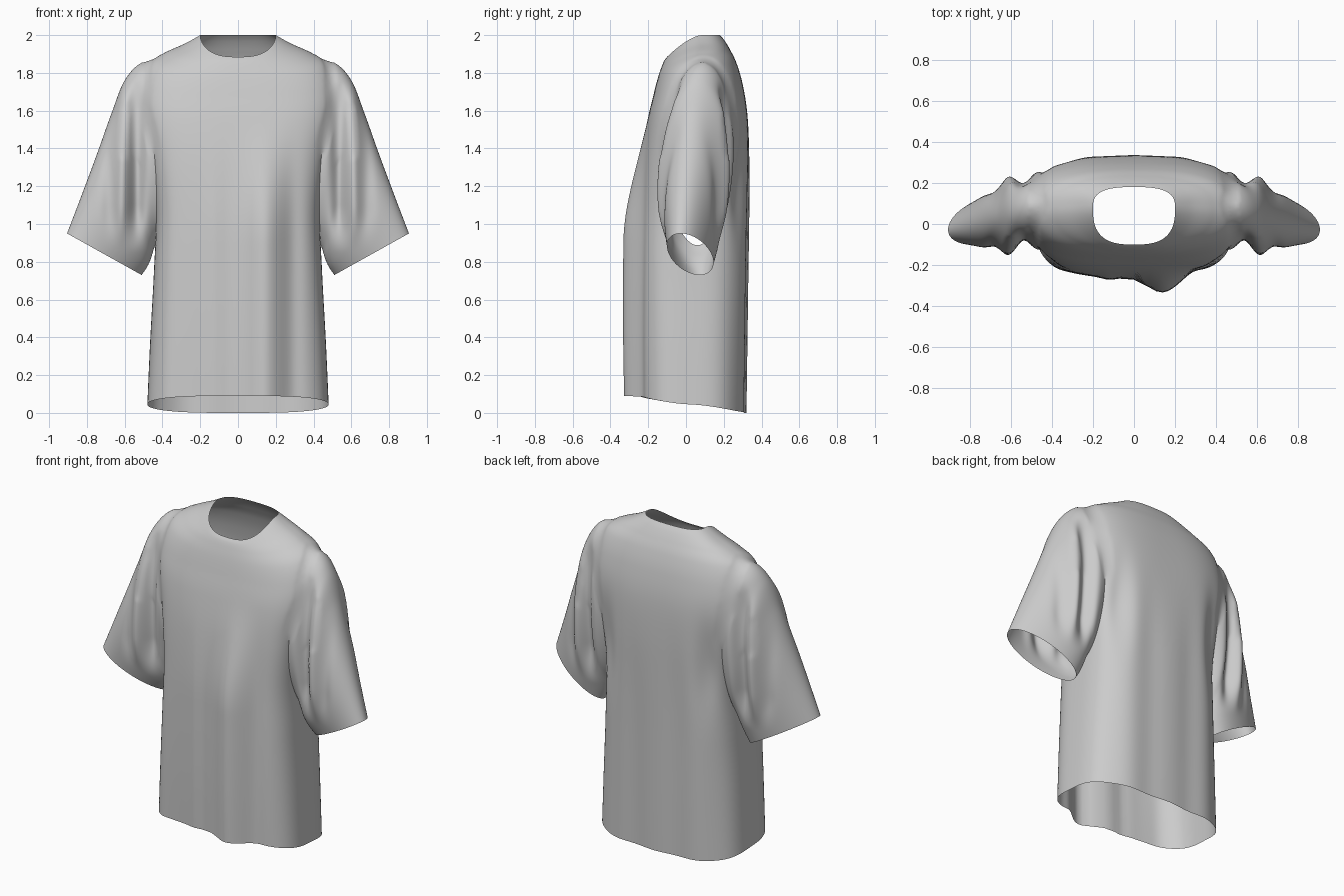
import bpy, bmesh, math
from mathutils import Vector

if "Cube" in bpy.data.objects:
    bpy.data.objects.remove(bpy.data.objects["Cube"])


def spline(keys, t):
    """Smooth interpolation through rows of numbers, t in 0..1."""
    n = len(keys) - 1
    i = min(int(t * n), n - 1)
    f = t * n - i
    a, b, c, d = (keys[max(0, min(n, i + k))] for k in (-1, 0, 1, 2))
    return [0.5 * (2 * q + (r - p) * f + (2 * p - 5 * q + 4 * r - s) * f * f
                   + (3 * q - p - 3 * r + s) * f ** 3) for p, q, r, s in zip(a, b, c, d)]


def gauss(v, centre, width):
    return math.exp(-((v - centre) / width) ** 2)


def ramp(v, lo, hi):
    f = max(0.0, min(1.0, (v - lo) / (hi - lo)))
    return f * f * (3 - 2 * f)


def power(v, n):
    return math.copysign(abs(v) ** (2 / n), v)


def loft(name, point, rings, segs):
    """Closed tube from point(t, angle); returns object and cap centres."""
    bm = bmesh.new()
    rows = [[bm.verts.new(point(j / rings, 2 * math.pi * i / segs)) for i in range(segs)]
            for j in range(rings + 1)]
    for lo, hi in zip(rows, rows[1:]):
        for i in range(segs):
            k = (i + 1) % segs
            bm.faces.new((lo[i], lo[k], hi[k], hi[i]))
    centres = []
    for row in (rows[0], rows[-1]):
        mid = sum((v.co for v in row), Vector()) / segs
        centres.append(mid)
        hub = bm.verts.new(mid)
        for i in range(segs):
            bm.faces.new((row[i], row[(i + 1) % segs], hub))
    bmesh.ops.recalc_face_normals(bm, faces=bm.faces)
    me = bpy.data.meshes.new(name)
    bm.to_mesh(me)
    bm.free()
    ob = bpy.data.objects.new(name, me)
    bpy.context.collection.objects.link(ob)
    return ob, centres


# Torso rows: half width, y front, y side, y back, z front, z side, z back, squareness
TORSO = [
    (.48, -.255, .02, .32, .09, .045, .0, 3.2),
    (.465, -.26, .02, .325, .40, .38, .35, 3.2),
    (.445, -.26, .02, .33, .75, .75, .72, 3.3),
    (.435, -.255, .03, .335, 1.05, 1.05, 1.05, 3.4),
    (.465, -.235, .04, .335, 1.33, 1.35, 1.35, 3.4),
    (.51, -.205, .05, .325, 1.54, 1.58, 1.58, 3.2),
    (.515, -.173, .06, .30, 1.68, 1.73, 1.74, 2.9),
    (.475, -.15, .07, .268, 1.77, 1.85, 1.85, 2.6),
    (.385, -.13, .075, .235, 1.83, 1.908, 1.92, 2.4),
    (.28, -.115, .08, .205, 1.865, 1.955, 1.97, 2.5),
    (.20, -.10, .08, .18, 1.885, 2.0, 2.0, 2.8),
]


def torso_point(t, ang):
    w, yf, ys, yb, zf, zs, zb, n = spline(TORSO, t)
    c, s = math.cos(ang), math.sin(ang)
    x, q = w * power(c, n), power(s, n)
    front = s < 0
    y = ys + abs(q) * ((yf if front else yb) - ys)
    z = zs + abs(q) ** 1.5 * ((zf if front else zb) - zs)
    # hanging folds, fading out towards the chest
    fade = 1 - ramp(z, .9, 1.6)
    if front:
        y -= abs(q) * fade * (.075 * gauss(x, .14, .10) + .01 * gauss(x, -.38, .06)
                              + .012 * gauss(x, -.12, .05) - .015 * gauss(x, .29, .05))
    else:
        y += abs(q) * fade * (.006 * math.cos(22 * x) - .006)
        y -= .03 * gauss(abs(x), .34, .06) * gauss(z, 1.2, .25)
    return x, y, z


# Sleeve rows: outer x z, inner x z, y front, y back, y lean of the outer edge
SLEEVE = [
    (.36, 1.875, .28, 1.15, -.08, .21, .03),
    (.505, 1.856, .37, 1.00, -.12, .25, .02),
    (.60, 1.76, .42, .92, -.13, .255, .0),
    (.67, 1.585, .445, .87, -.135, .235, -.01),
    (.745, 1.375, .46, .82, -.13, .205, -.02),
    (.825, 1.16, .48, .775, -.115, .17, -.035),
    (.905, .95, .51, .73, -.09, .135, -.05),
]


def sleeve_point(side):
    def point(t, ang):
        ox, oz, ix, iz, yf, yb, lean = spline(SLEEVE, t)
        c, s = math.cos(ang), math.sin(ang)
        x = (ox + ix) / 2 + c * (ox - ix) / 2
        z = (oz + iz) / 2 + c * (oz - iz) / 2
        y = (yf + yb) / 2 + s * (yb - yf) / 2 + c * lean
        # long vertical folds running down from the shoulder seam
        fade = ramp(z, .85, 1.1) * (1 - ramp(z, 1.6, 1.8)) * (1 - ramp(t, .8, 1))
        fold = .02 * gauss(x, .615, .03) - .055 * gauss(x, .535, .04) - .015 * gauss(x, .685, .035)
        y += s * fold * fade
        return side * x, y, z
    return point


# Torso with both sleeves joined into one cloth surface
shirt, openings = loft("shirt", torso_point, 90, 128)
bpy.context.view_layer.objects.active = shirt
for side, label in ((1, "right_sleeve"), (-1, "left_sleeve")):
    sleeve, caps = loft(label, sleeve_point(side), 70, 128)
    openings.append(caps[1])
    mod = shirt.modifiers.new("join", 'BOOLEAN')
    mod.operation = 'UNION'
    mod.solver = 'EXACT'
    mod.object = sleeve
    bpy.ops.object.modifier_apply(modifier=mod.name)
    bpy.data.objects.remove(sleeve)

# Open the hem, neck and cuffs
bm = bmesh.new()
bm.from_mesh(shirt.data)
hubs = [v for v in bm.verts if any((v.co - c).length < 1e-4 for c in openings)]
bmesh.ops.delete(bm, geom=hubs, context='VERTS')

# Blend the shoulder seams into the torso
near = {v for e in bm.edges if len(e.link_faces) == 2 and e.calc_face_angle(0) > .2
        for v in e.verts if v.co.z > 1.4 and .36 < abs(v.co.x) < .62}
for _ in range(4):
    near |= {e.other_vert(v) for v in near for e in v.link_edges}
for _ in range(22):
    bmesh.ops.smooth_vert(bm, verts=list(near), factor=.5,
                          use_axis_x=True, use_axis_y=True, use_axis_z=True)
bm.to_mesh(shirt.data)
bm.free()

shirt.select_set(True)
bpy.ops.object.shade_smooth_by_angle(angle=math.radians(50))
